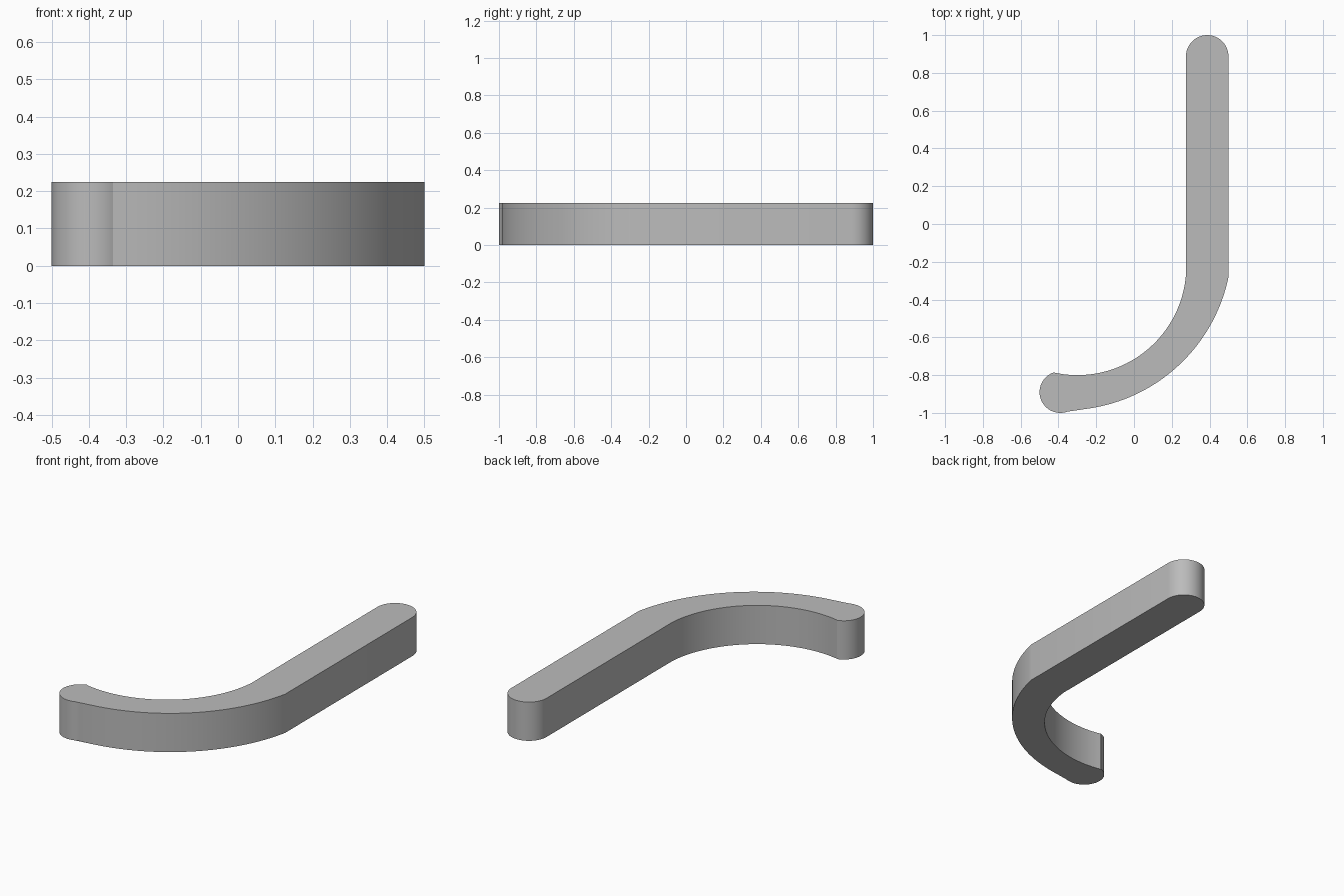
import bpy, bmesh, math

if "Cube" in bpy.data.objects:
    bpy.data.objects.remove(bpy.data.objects["Cube"])

HEIGHT = 0.225


def arc(cx, cy, r, start, end, steps):
    """Points on a circular arc, angles in degrees."""
    angles = [math.radians(start + (end - start) * i / steps) for i in range(steps + 1)]
    return [(cx + r * math.cos(a), cy + r * math.sin(a)) for a in angles]


# Outline: outer bend, straight bar with round end, inner bend, round tip
outline = arc(-0.367, -0.10, 0.886, -88, -11.8, 40)
outline += arc(0.3875, 0.8875, 0.1125, 0, 180, 32)
outline += arc(-0.30, -0.223, 0.577, -4.5, -102, 40)
outline += arc(-0.39, -0.89, 0.11, 106, 302, 32)

# Extrude the outline into a solid hooked bar
bm = bmesh.new()
base = bm.faces.new([bm.verts.new((x, y, 0)) for x, y in outline])
top = bmesh.ops.extrude_face_region(bm, geom=[base], use_keep_orig=True)
for v in top["geom"]:
    if isinstance(v, bmesh.types.BMVert):
        v.co.z = HEIGHT
bmesh.ops.recalc_face_normals(bm, faces=bm.faces[:])
mesh = bpy.data.meshes.new("hooked_bar")
bm.to_mesh(mesh)
bm.free()
bar = bpy.data.objects.new("hooked_bar", mesh)
bpy.context.collection.objects.link(bar)

# Plain grey finish
grey = bpy.data.materials.new("grey")
grey.diffuse_color = (0.5, 0.5, 0.5, 1)
grey.use_nodes = True
grey.node_tree.nodes["Principled BSDF"].inputs["Base Color"].default_value = grey.diffuse_color
mesh.materials.append(grey)

bpy.context.view_layer.objects.active = bar
bar.select_set(True)
bpy.ops.object.shade_smooth_by_angle(angle=math.radians(30))
